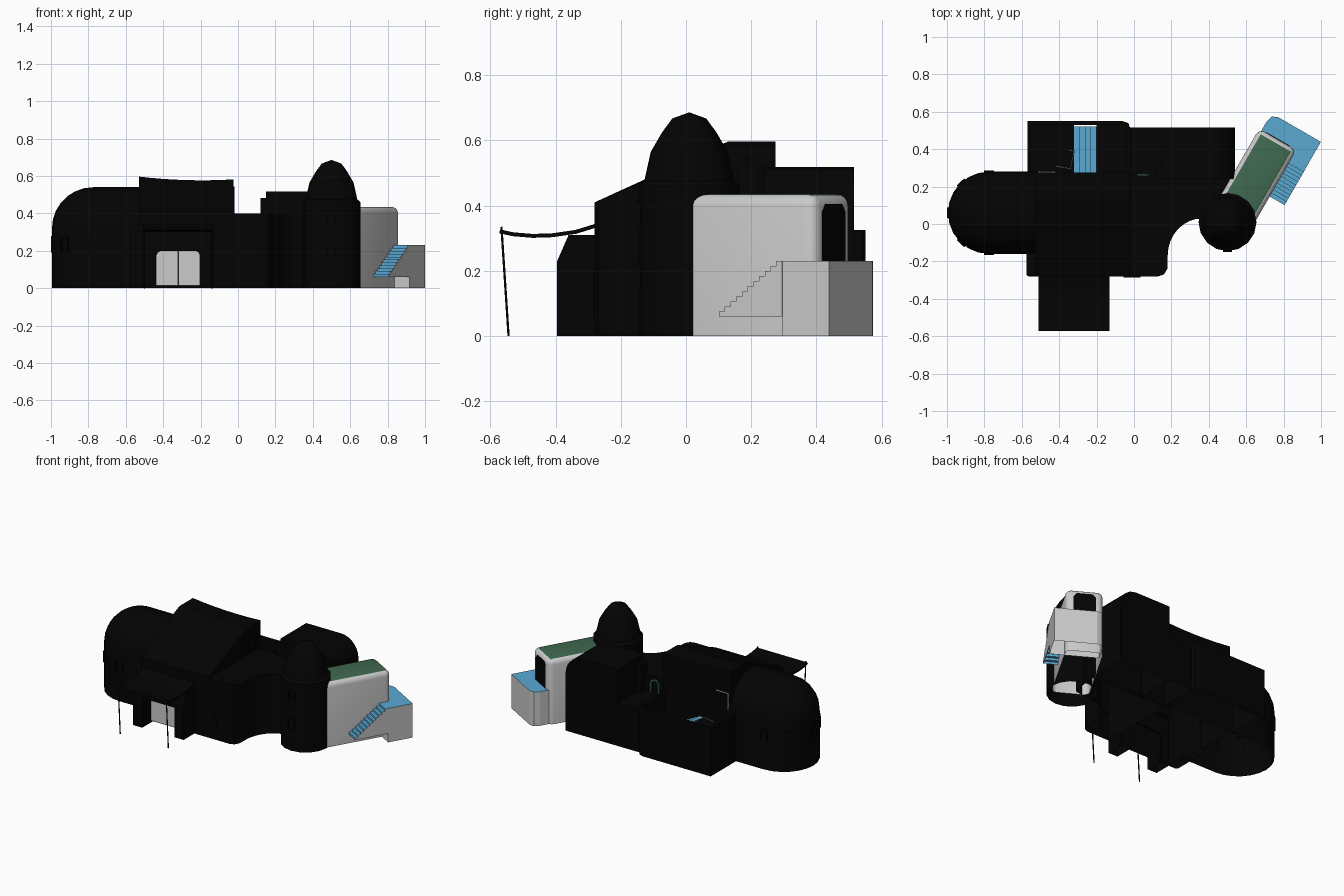
import bpy, bmesh
from math import sin, cos, pi, radians

if "Cube" in bpy.data.objects:
    bpy.data.objects.remove(bpy.data.objects["Cube"])

def material(name, rgb):
    m = bpy.data.materials.new(name)
    m.diffuse_color = (*rgb, 1)
    m.use_nodes = True
    m.node_tree.nodes["Principled BSDF"].inputs["Base Color"].default_value = m.diffuse_color
    return m

DARK = material("dark_plaster", (0.001, 0.001, 0.001))
BLUE = material("blue_steps", (0.1, 0.4, 0.65))
GREEN = material("green_roof", (0.05, 0.14, 0.08))
WING = radians(-30)          # side wing is turned on plan

def point(axis, a, b, t):
    return {'x': (t, a, b), 'y': (a, t, b), 'z': (a, b, t)}[axis]

def finish(name, bm, mat, smooth=False):
    bmesh.ops.remove_doubles(bm, verts=bm.verts, dist=1e-5)
    bmesh.ops.recalc_face_normals(bm, faces=bm.faces)
    me = bpy.data.meshes.new(name)
    bm.to_mesh(me)
    bm.free()
    ob = bpy.data.objects.new(name, me)
    bpy.context.collection.objects.link(ob)
    if mat:
        me.materials.append(mat)
    if smooth:
        bpy.ops.object.select_all(action='DESELECT')
        ob.select_set(True)
        bpy.context.view_layer.objects.active = ob
        bpy.ops.object.shade_smooth_by_angle(angle=radians(35))
    return ob

def solid(name, pts, t0, t1, axis='z', mat=DARK, bevel=0, open_bottom=True, rot=0):
    """Extrude an outline; the buildings are shells open underneath."""
    bm = bmesh.new()
    f = bm.faces.new([bm.verts.new(point(axis, a, b, t0)) for a, b in pts])
    ext = bmesh.ops.extrude_face_region(bm, geom=[f], use_keep_orig=True)
    d = point(axis, 0, 0, t1 - t0)
    bmesh.ops.translate(bm, vec=d, verts=[v for v in ext['geom'] if isinstance(v, bmesh.types.BMVert)])
    if open_bottom:
        low = [f for f in bm.faces if all(v.co.z < 1e-4 for v in f.verts)]
        bmesh.ops.delete(bm, geom=low, context='FACES')
    if bevel:
        edges = [e for e in bm.edges if len(e.link_faces) == 2]
        bmesh.ops.bevel(bm, geom=edges, offset=bevel, segments=4, profile=0.5, affect='EDGES')
    ob = finish(name, bm, mat, bevel > 0)
    ob.rotation_euler.z = rot
    return ob

def rect(x0, x1, y0, y1):
    return [(x0, y0), (x1, y0), (x1, y1), (x0, y1)]

def ribbon(name, pts, t0, t1, axis, mat, rot=0, thick=0):
    bm = bmesh.new()
    rows = [[bm.verts.new(point(axis, a, b, t)) for t in (t0, t1)] for a, b in pts]
    for r, s in zip(rows, rows[1:]):
        bm.faces.new((r[0], r[1], s[1], s[0]))
    ob = finish(name, bm, mat)
    ob.rotation_euler.z = rot
    if thick:
        ob.modifiers.new("thickness", 'SOLIDIFY').thickness = thick
    return ob

def lathe(name, profile, stations, mat=DARK):
    """Sweep (radius, z) profile through (x, y, angle) stations."""
    bm = bmesh.new()
    cols = [[bm.verts.new((x + r * cos(a), y + r * sin(a), z)) for r, z in profile] for x, y, a in stations]
    for c, d in zip(cols, cols[1:]):
        for i in range(len(profile) - 1):
            bm.faces.new((c[i], d[i], d[i + 1], c[i + 1]))
    return finish(name, bm, mat, True)

def arch(name, x, y, z, facing, w, h, mat=DARK):
    """Slightly raised round-topped frame."""
    def outline(w, h, n=8):
        r = w / 2
        return [(r, 0)] + [(r * cos(pi * i / n), h - r + r * sin(pi * i / n)) for i in range(n + 1)] + [(-r, 0)]
    frame = outline(w, h) + outline(w * 0.7, h - w * 0.15)[::-1]
    ob = solid(name, frame, -0.005, 0.01, 'y', mat, open_bottom=False)
    ob.location = (x, y, z)
    ob.rotation_euler.z = facing + pi / 2

def tube(name, pts, r, mat=DARK):
    cu = bpy.data.curves.new(name, 'CURVE')
    cu.dimensions = '3D'
    cu.bevel_depth = r
    cu.bevel_resolution = 1
    s = cu.splines.new('POLY')
    s.points.add(len(pts) - 1)
    for p, c in zip(s.points, pts):
        p.co = (*c, 1)
    ob = bpy.data.objects.new(name, cu)
    bpy.context.collection.objects.link(ob)
    if mat:
        cu.materials.append(mat)

def colour_top(ob, mat):
    ob.data.materials.append(None)
    ob.data.materials.append(mat)
    for p in ob.data.polygons:
        if p.normal.z > 0.95:
            p.material_index = 1

# left vaulted wing with rounded end
vault = [(0.22, 0)] + [(0.22 * cos(pi / 2 * i / 7), 0.32 + 0.22 * sin(pi / 2 * i / 7)) for i in range(7)] + [(0, 0.54)]
lathe("vaulted_wing", vault,
      [(-0.5, 0.06, pi / 2)] + [(-0.775, 0.06, pi / 2 + pi * i / 12) for i in range(13)] + [(-0.5, 0.06, 1.5 * pi)])
for deg in (90, 133, 180, 227, 270):
    a = radians(deg)
    arch("wing_window", -0.775 + 0.22 * cos(a), 0.06 + 0.22 * sin(a), 0.19, a, 0.055, 0.09)

# main hall: sloping, slightly sagging roof
hall = solid("main_hall", [(-0.28, 0), (-0.28, 0.41), (0.13, 0.597), (0.275, 0.597), (0.275, 0)], -0.53, -0.025, 'x')
bm = bmesh.new()
bm.from_mesh(hall.data)
for i in range(1, 8):
    bmesh.ops.bisect_plane(bm, geom=bm.verts[:] + bm.edges[:] + bm.faces[:],
                           plane_co=(-0.53 + 0.505 * i / 8, 0, 0), plane_no=(1, 0, 0))
for v in bm.verts:
    if v.co.z > 0.5:
        t = (v.co.x + 0.53) / 0.505
        v.co.z -= 0.06 * t - 0.045 * t * t
bm.to_mesh(hall.data)
bm.free()
solid("hall_lower_side", rect(-0.575, -0.5, -0.28, 0.0), 0, 0.34, bevel=0.015)
arch("hall_roof_door", -0.025, 0.19, 0.4, 0, 0.09, 0.145)

# middle block with concave front corner
cove = [(0.365 - 0.185 * cos(pi / 2 * i / 8), -0.17 + 0.2 * sin(pi / 2 * i / 8)) for i in range(9)]
solid("middle_block", [(-0.03, -0.28), (0.13, -0.28), (0.16, -0.27), (0.178, -0.24)] + cove
      + [(0.5, 0.05), (0.54, 0.26), (-0.03, 0.26)], 0, 0.4)
arch("front_arch", -0.01, -0.28, 0.06, -pi / 2, 0.09, 0.13)

# rear blocks: the tall one has a rounded right shoulder and a pier on the left
shoulder = [(0.41 + 0.13 * sin(pi / 2 * i / 7), 0.388 + 0.13 * cos(pi / 2 * i / 7)) for i in range(8)]
solid("rear_tall_block", [(0.15, 0), (0.15, 0.518)] + shoulder + [(0.54, 0)], 0.24, 0.515, 'y')
solid("rear_pier", rect(0.12, 0.16, 0.24, 0.31), 0, 0.482)
solid("rear_low_block", rect(-0.03, 0.16, 0.25, 0.515), 0, 0.29)
arch("rear_door", 0.05, 0.262, 0.29, pi / 2, 0.07, 0.09, GREEN)

# walled yard with steps, railing and wall pipe
solid("yard_walls", [(-0.57, 0.27), (-0.57, 0.55), (-0.06, 0.55), (-0.03, 0.54), (-0.02, 0.51), (-0.02, 0.27),
                     (-0.04, 0.27), (-0.04, 0.53), (-0.55, 0.53), (-0.55, 0.27)], 0, 0.325)
ribbon("yard_upper_floor", [(-0.56, 0.23), (-0.32, 0.23)], 0.27, 0.54, 'y', DARK)
ribbon("yard_lower_floor", [(-0.2, 0.17), (-0.03, 0.17)], 0.27, 0.54, 'y', DARK)
treads = [(-0.32 + 0.03 * (i + j), 0.23 - 0.015 * i) for i in range(4) for j in (0, 1)]
ribbon("yard_steps", treads + [(-0.2, 0.17)], 0.275, 0.52, 'y', BLUE)
tube("yard_rail", [(-0.42, 0.31, 0.24), (-0.34, 0.295, 0.24), (-0.32, 0.39, 0.24), (-0.35, 0.395, 0.24)], 0.003, None)
tube("wall_pipe", [(-0.42, 0.278, 0.44), (-0.51, 0.278, 0.44), (-0.51, 0.278, 0.33)], 0.004, None)

# entrance porch, double door, awning and poles
for x in (-0.51, -0.2):
    solid("porch_pier", [(-0.27, 0), (-0.395, 0), (-0.395, 0.23), (-0.36, 0.31), (-0.27, 0.31)], x, x + 0.07, 'x')
solid("porch_lintel", [(-0.27, 0.2), (-0.395, 0.2), (-0.395, 0.23), (-0.36, 0.31), (-0.27, 0.31)], -0.44, -0.2, 'x')
for s in (-1, 1):
    leaf = [(0.001, 0.015), (0.118, 0.015), (0.118, 0.175), (0.11, 0.193), (0.095, 0.2), (0.001, 0.2)]
    solid("door_leaf", [(-0.32 + s * a, b) for a, b in leaf], -0.305, -0.285, 'y', None)
ribbon("awning", [(-0.57, 0.327), (-0.53, 0.318), (-0.47, 0.313), (-0.41, 0.315), (-0.34, 0.325), (-0.275, 0.345)],
       -0.51, -0.13, 'x', DARK, thick=0.012)
for x in (-0.5, -0.14):
    tube("awning_pole", [(x, -0.566, 0.335), (x, -0.544, 0)], 0.004)

# domed tower
lathe("domed_tower", [(0.155, 0), (0.155, 0.46), (0.138, 0.475), (0.118, 0.565), (0.083, 0.625), (0.052, 0.667), (0, 0.686)],
      [(0.5, 0.01, 2 * pi * i / 16) for i in range(17)])
for z in (0.14, 0.33):
    arch("tower_window", 0.5, -0.144, z, -pi / 2, 0.05, 0.085)

# angled side wing, dark doorway, landing and stair
colour_top(solid("side_wing", rect(0.325, 0.555, 0.26, 0.776), 0, 0.435, mat=None, bevel=0.035, rot=WING), GREEN)
door = [(0.37, 0.23), (0.51, 0.23), (0.51, 0.38), (0.49, 0.405), (0.39, 0.405), (0.37, 0.38)]
solid("wing_doorway", door, 0.765, 0.779, 'y', rot=WING)
landing = [(0.34, 0.714), (0.646, 0.714), (0.646, 0.88), (0.38, 0.88), (0.35, 0.865), (0.34, 0.83)]
colour_top(solid("landing", landing, 0, 0.23, mat=None, rot=WING), BLUE)
N = 11
steps = [(0.49 + 0.224 * (i + j) / N, 0.06 + 0.17 * (i + 1) / N) for i in range(N) for j in (0, 1)]
ribbon("outside_stair", [(0.49, 0.06)] + steps, 0.55, 0.646, 'x', BLUE, rot=WING)
# stair side wall stops short of the ground
solid("stair_side", [(0.49, 0.06)] + steps + [(0.714, 0.06)], 0.644, 0.647, 'x', None, rot=WING)
